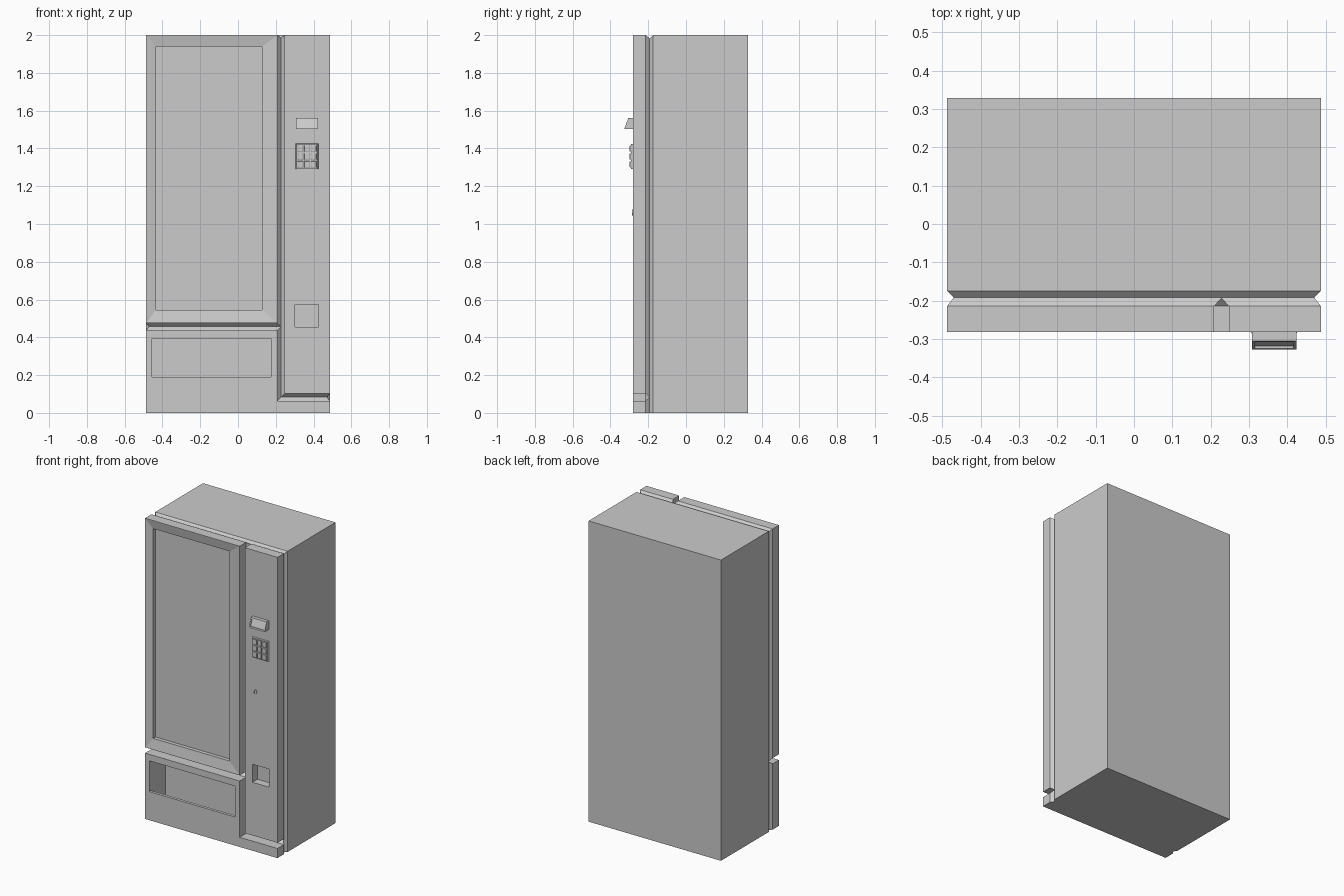
import bpy, bmesh

if "Cube" in bpy.data.objects:
    bpy.data.objects.remove(bpy.data.objects["Cube"])


def loft(name, rings):
    """Closed solid skinned through rings with equal point counts."""
    bm = bmesh.new()
    rs = [[bm.verts.new(p) for p in ring] for ring in rings]
    n = len(rs[0])
    for a, b in zip(rs, rs[1:]):
        for i in range(n):
            j = (i + 1) % n
            bm.faces.new((a[i], a[j], b[j], b[i]))
    bm.faces.new(rs[0])
    bm.faces.new(rs[-1])
    bmesh.ops.recalc_face_normals(bm, faces=bm.faces)
    me = bpy.data.meshes.new(name)
    bm.to_mesh(me)
    bm.free()
    ob = bpy.data.objects.new(name, me)
    bpy.context.collection.objects.link(ob)
    return ob


def rect(y, x0, x1, z0, z1):
    return [(x0, y, z0), (x1, y, z0), (x1, y, z1), (x0, y, z1)]


def box(name, x0, x1, y0, y1, z0, z1):
    return loft(name, [rect(y0, x0, x1, z0, z1), rect(y1, x0, x1, z0, z1)])


def cut(target, cutter):
    cutter.hide_render = True
    m = target.modifiers.new("cut", 'BOOLEAN')
    m.operation, m.solver, m.object = 'DIFFERENCE', 'EXACT', cutter
    bpy.context.view_layer.objects.active = target
    bpy.ops.object.modifier_apply(modifier=m.name)
    bpy.data.objects.remove(cutter)


W, FRONT = 0.487, -0.281

# Cabinet with a V seam between the body and the front (none underneath)
cabinet = loft("cabinet", [rect(y, -W + i, W - i, 0, 2 - i) for y, i in
                           ((0.328, 0), (-0.174, 0), (-0.192, 0.017), (-0.214, 0), (FRONT, 0))])

# Door seams: grooves with a V floor; offset and depth across the groove
XC, ZC, ZD = 0.228, 0.083, 0.457
groove = [(-0.019, -0.35), (-0.019, -0.214), (0, -0.193), (0.019, -0.214), (0.019, -0.35)]
cut(cabinet, loft("seam_cutter", [
    [(0.6, y, ZC + t) for t, y in groove],
    [(XC + t, y, ZC + t) for t, y in groove],
    [(XC + t, y, 2.1) for t, y in groove]]))
cut(cabinet, loft("door_seam_cutter", [
    [(-0.6, y, ZD + t) for t, y in groove],
    [(XC, y, ZD + t) for t, y in groove]]))

# Window: shallow sloping frame, then a recessed pane
outer = (-W + 0.004, 0.205, 0.48, 1.996)
inner = (-0.435, 0.128, 0.545, 1.94)
cut(cabinet, loft("window_cutter", [rect(-0.30, *outer), rect(FRONT, *outer),
                                    rect(-0.270, *inner), rect(-0.245, *inner)]))

# Delivery opening: thin front lip with the tray floor dropped behind it
tray = [(-0.35, 0.19), (-0.262, 0.19), (-0.262, 0.09), (-0.11, 0.09), (-0.11, 0.395), (-0.35, 0.395)]
cut(cabinet, loft("tray_cutter", [[(x, y, z) for y, z in tray] for x in (-0.455, 0.175)]))

# Change return pocket
cut(cabinet, box("return_cutter", 0.303, 0.425, -0.35, -0.228, 0.455, 0.575))

# Display wedge with an inset sloping screen
side = [(-0.275, 1.503), (-0.327, 1.503), (-0.305, 1.562), (-0.275, 1.562)]
display = loft("display", [[(x, y, z) for y, z in side] for x in (0.308, 0.424)])
screen = [(-0.35, 1.511), (-0.318, 1.511), (-0.302, 1.554), (-0.35, 1.554)]
cut(display, loft("screen_cutter", [[(x, y, z) for y, z in screen] for x in (0.316, 0.416)]))

# Keypad plate with bevelled sides and a grid of keys
loft("keypad", [rect(-0.275, 0.304, 0.426, 1.29, 1.425), rect(FRONT, 0.304, 0.426, 1.29, 1.425),
                rect(-0.291, 0.310, 0.420, 1.292, 1.423)])
for r in range(3):
    for c in range(3):
        x, z = 0.365 + (c - 1) * 0.035, 1.3575 + (r - 1) * 0.042
        loft("key", [rect(y, x - s, x + s, z - s * 1.15, z + s * 1.15)
                     for y, s in ((-0.288, 0.015), (-0.297, 0.014), (-0.299, 0.011))])

# Coin slot
bpy.ops.mesh.primitive_cylinder_add(vertices=16, radius=0.016, depth=0.012,
                                    location=(0.322, -0.279, 1.062), rotation=(1.5708, 0, 0))
coin = bpy.context.object
coin.name = "coin_slot"
cut(coin, box("slot_cutter", 0.319, 0.325, -0.30, -0.2815, 1.052, 1.072))
